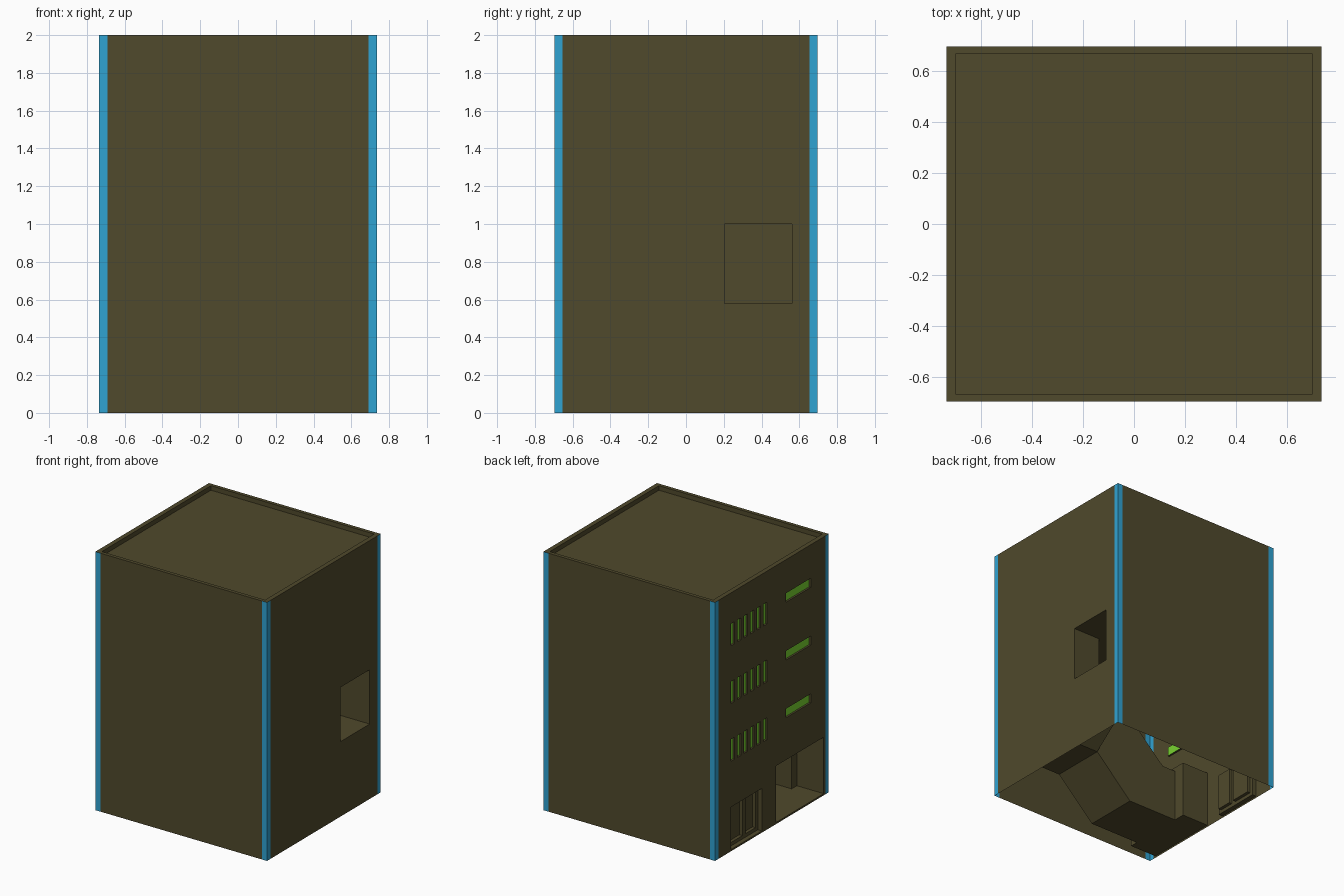
import bpy, bmesh
from mathutils import Vector

if "Cube" in bpy.data.objects:
    bpy.data.objects.remove(bpy.data.objects["Cube"])

X, Y, H = 0.735, 0.695, 2.0      # half width, half depth, height
SX, SY = 0.045, 0.04             # corner strip widths


def material(name, rgb):
    m = bpy.data.materials.new(name)
    m.diffuse_color = (*rgb, 1)
    m.use_nodes = True
    m.node_tree.nodes["Principled BSDF"].inputs["Base Color"].default_value = m.diffuse_color
    return m


BROWN = material("brown_render", (0.08, 0.067, 0.025))
BLUE = material("blue_trim", (0.03, 0.37, 0.65))
GREEN = material("green_glass", (0.19, 0.64, 0.03))


def face(bm, pts, normal):
    """Add one polygon, wound so that it faces along the given direction."""
    f = bm.faces.new([bm.verts.new(p) for p in pts])
    f.normal_update()
    if f.normal.dot(Vector(normal)) < 0:
        f.normal_flip()


def finish(bm, name, mat):
    bmesh.ops.remove_doubles(bm, verts=bm.verts, dist=0.0001)
    me = bpy.data.meshes.new(name)
    bm.to_mesh(me)
    bm.free()
    me.materials.append(mat)
    bpy.context.collection.objects.link(bpy.data.objects.new(name, me))


def panel(bm, x, rect, holes, s):
    """Flat panel at constant x, facing s, with rectangular holes (y0, y1, z0, z1)."""
    ys = sorted({v for r in [rect, *holes] for v in r[:2]})
    zs = sorted({v for r in [rect, *holes] for v in r[2:]})
    for a, b in zip(ys, ys[1:]):
        for c, d in zip(zs, zs[1:]):
            my, mz = (a + b) / 2, (c + d) / 2
            if not any(h[0] < my < h[1] and h[2] < mz < h[3] for h in holes):
                face(bm, [(x, a, c), (x, b, c), (x, b, d), (x, a, d)], (s, 0, 0))


def reveal(bm, x, rect, depth, s):
    """Four sides of a recess going inward from x; returns the depth position."""
    a, b, c, d = rect
    xi = x - s * depth
    for y, n in ((a, 1), (b, -1)):
        face(bm, [(x, y, c), (xi, y, c), (xi, y, d), (x, y, d)], (0, n, 0))
    for z, n in ((c, 1), (d, -1)):
        face(bm, [(x, a, z), (xi, a, z), (xi, b, z), (x, b, z)], (0, 0, n))
    return xi


# Openings
slits, strips = [], []
for row in range(3):
    dz = -0.447 * row
    slits += [(0.455 - 0.0795 * i, 0.5 - 0.0795 * i, 1.59 + dz, 1.76 + dz) for i in range(6)]
    strips.append((-0.476, -0.171, 1.67 + dz, 1.74 + dz))
porch = (-0.634, -0.049, 0.013, 0.45)
shop = (0.122, 0.5, 0.013, 0.342)
panes = [(0.15, 0.27, 0.04, 0.32), (0.31, 0.475, 0.04, 0.32)]
exit_hole = (0.205, 0.56, 0.58, 1.0)
corridor = (-0.57, -0.14, 0.013, 0.42)

# Outer walls with recesses on the two sides
bm = bmesh.new()
for s in (-1, 1):
    w = X - SX
    face(bm, [(-w, s * Y, 0), (w, s * Y, 0), (w, s * Y, H), (-w, s * Y, H)], (0, s, 0))
side = (SY - Y, Y - SY, 0, H)
panel(bm, X, side, [exit_hole], 1)
panel(bm, -X, side, slits + strips + [porch, shop], -1)
for r in slits + strips:
    reveal(bm, -X, r, 0.015, -1)
xi = reveal(bm, -X, shop, 0.035, -1)
panel(bm, xi, shop, panes, -1)
for r in panes:
    panel(bm, reveal(bm, xi, r, 0.025, -1), r, [], -1)
finish(bm, "walls", BROWN)

# Green window glass
bm = bmesh.new()
for r in slits + strips:
    panel(bm, -X + 0.015, r, [], -1)
finish(bm, "window_glass", GREEN)

# Blue corner strips
bm = bmesh.new()
for sx in (-1, 1):
    for sy in (-1, 1):
        x, y, xa, ya = sx * X, sy * Y, sx * (X - SX), sy * (Y - SY)
        face(bm, [(x, y, 0), (xa, y, 0), (xa, y, H), (x, y, H)], (0, sy, 0))
        face(bm, [(x, y, 0), (x, ya, 0), (x, ya, H), (x, y, H)], (sx, 0, 0))
finish(bm, "corner_strips", BLUE)

# Roof with parapet rim and sunken deck
bm = bmesh.new()
ix, iy, zd = X - 0.036, Y - 0.028, H - 0.035
ring = [(-1, -1), (1, -1), (1, 1), (-1, 1)]
for (a, b), (c, d) in zip(ring, ring[1:] + ring[:1]):
    p, q = (a * ix, b * iy), (c * ix, d * iy)
    face(bm, [(a * X, b * Y, H), (c * X, d * Y, H), (*q, H), (*p, H)], (0, 0, 1))
    face(bm, [(*p, H), (*q, H), (*q, zd), (*p, zd)], (-(a + c), -(b + d), 0))
face(bm, [(a * ix, b * iy, zd) for a, b in ring], (0, 0, 1))
finish(bm, "roof", BROWN)

# Entrance porch
bm = bmesh.new()
xp = reveal(bm, -X, porch, 0.23, -1)
panel(bm, xp, porch, [corridor], -1)
finish(bm, "porch", BROWN)

# L-shaped ramp passage from the porch up to the opening on the right side
bm = bmesh.new()
y0, y1, zf, zc = corridor
x1, x2, zl, zt = 0.23, 0.505, 0.31, 1.0      # landing extents, landing floor, ceiling
ya, yb, zu = exit_hole[:3]
floor = [(xp, zf), (-0.08, zf), (x1, zl), (x2, zl)]
ceil = [(xp, zc), (-0.39, zc), (x1, zt), (x2, zt)]
for line, n in ((floor, 1), (ceil, -1)):
    for (a, c), (b, d) in zip(line, line[1:]):
        face(bm, [(a, y0, c), (b, y0, d), (b, y1, d), (a, y1, c)], (0, 0, n))
face(bm, [(x, y0, z) for x, z in floor + ceil[::-1]], (0, 1, 0))
face(bm, [(x, y1, z) for x, z in floor[:3] + ceil[2::-1]], (0, -1, 0))
# upper flight and upper landing
face(bm, [(x1, y1, zl), (x2, y1, zl), (x2, ya, zu), (x1, ya, zu)], (0, 0, 1))
face(bm, [(x1, ya, zu), (X, ya, zu), (X, yb, zu), (x1, yb, zu)], (0, 0, 1))
face(bm, [(x1, y1, zt), (x2, y1, zt), (x2, ya, zt), (x1, ya, zt)], (0, 0, -1))
face(bm, [(x1, ya, zt), (X, ya, zt), (X, yb, zt), (x1, yb, zt)], (0, 0, -1))
face(bm, [(x2, y0, zl), (x2, y1, zl), (x2, ya, zu), (x2, ya, zt), (x2, y0, zt)], (-1, 0, 0))
face(bm, [(x1, y1, zl), (x1, ya, zu), (x1, yb, zu), (x1, yb, zt), (x1, y1, zt)], (1, 0, 0))
face(bm, [(x1, yb, zu), (X, yb, zu), (X, yb, zt), (x1, yb, zt)], (0, -1, 0))
face(bm, [(x2, ya, zu), (X, ya, zu), (X, ya, zt), (x2, ya, zt)], (0, 1, 0))
finish(bm, "ramp_passage", BROWN)
